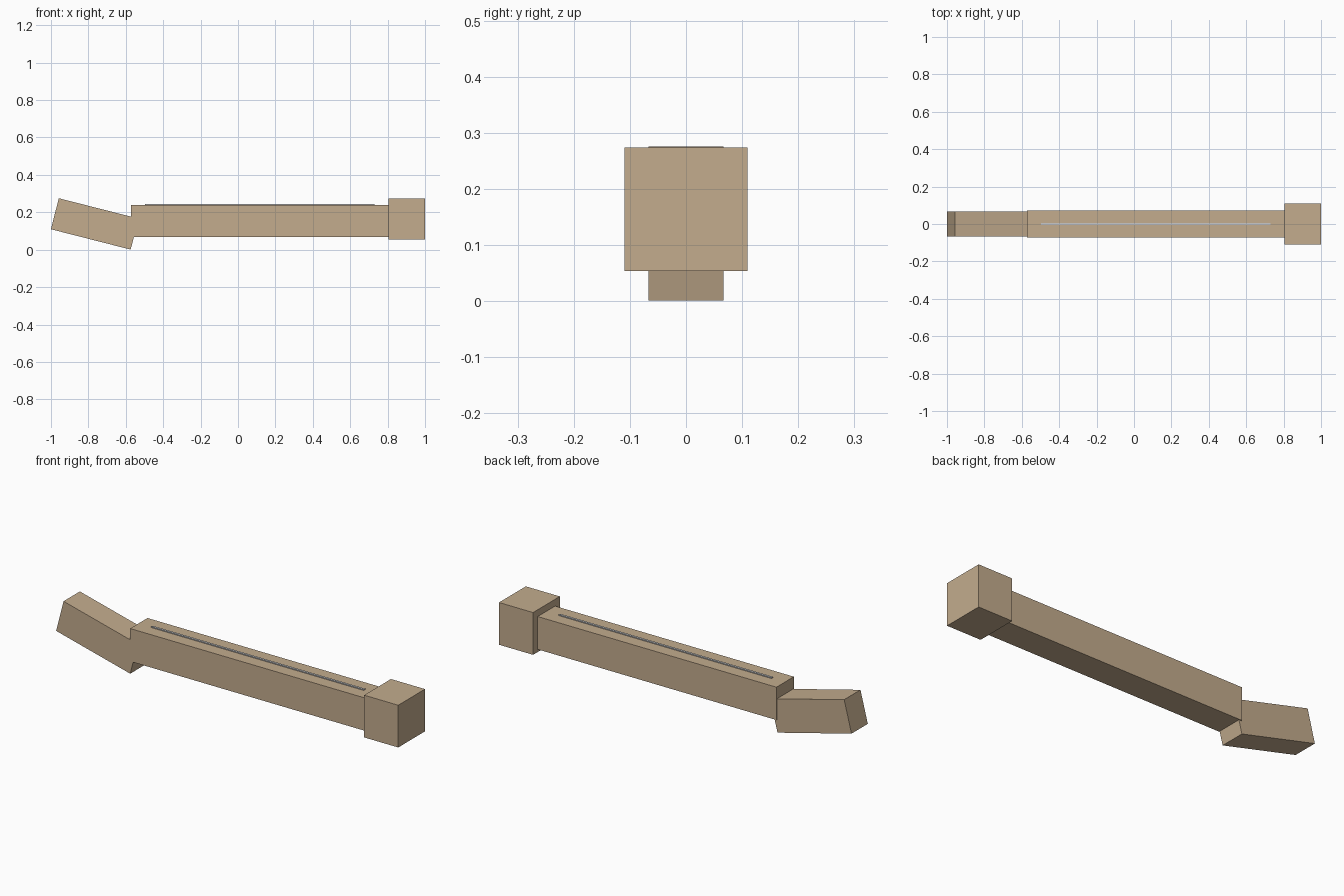
import bpy
from math import radians

cube = bpy.data.objects.get("Cube")
if cube:
    bpy.data.objects.remove(cube, do_unlink=True)


def material(name, color):
    mat = bpy.data.materials.new(name)
    mat.use_nodes = True
    mat.diffuse_color = (*color, 1)
    mat.node_tree.nodes["Principled BSDF"].inputs["Base Color"].default_value = (*color, 1)
    return mat


def box(name, center, size, mat, tilt=0):
    bpy.ops.mesh.primitive_cube_add(size=1, location=center, rotation=(0, radians(tilt), 0))
    obj = bpy.context.object
    obj.name = name
    obj.scale = size
    bpy.ops.object.transform_apply(location=False, rotation=False, scale=True)
    obj.data.materials.append(mat)
    return obj


tan = material("tan", (0.546, 0.413, 0.270))
grey = material("light grey", (0.58, 0.58, 0.58))

# Long straight bar
box("main_bar", (0.117, 0, 0.153), (1.376, 0.143, 0.171), tan)
# Square block on the far end
box("end_block", (0.902, 0, 0.164), (0.196, 0.22, 0.22), tan)
# Short tilted section, sunk into the bar
box("tilted_end", (-0.766, 0, 0.138), (0.44, 0.134, 0.171), tan, 14.3)
# Thin strip along the top of the bar
box("top_strip", (0.116, 0, 0.2395), (1.226, 0.012, 0.008), grey)
